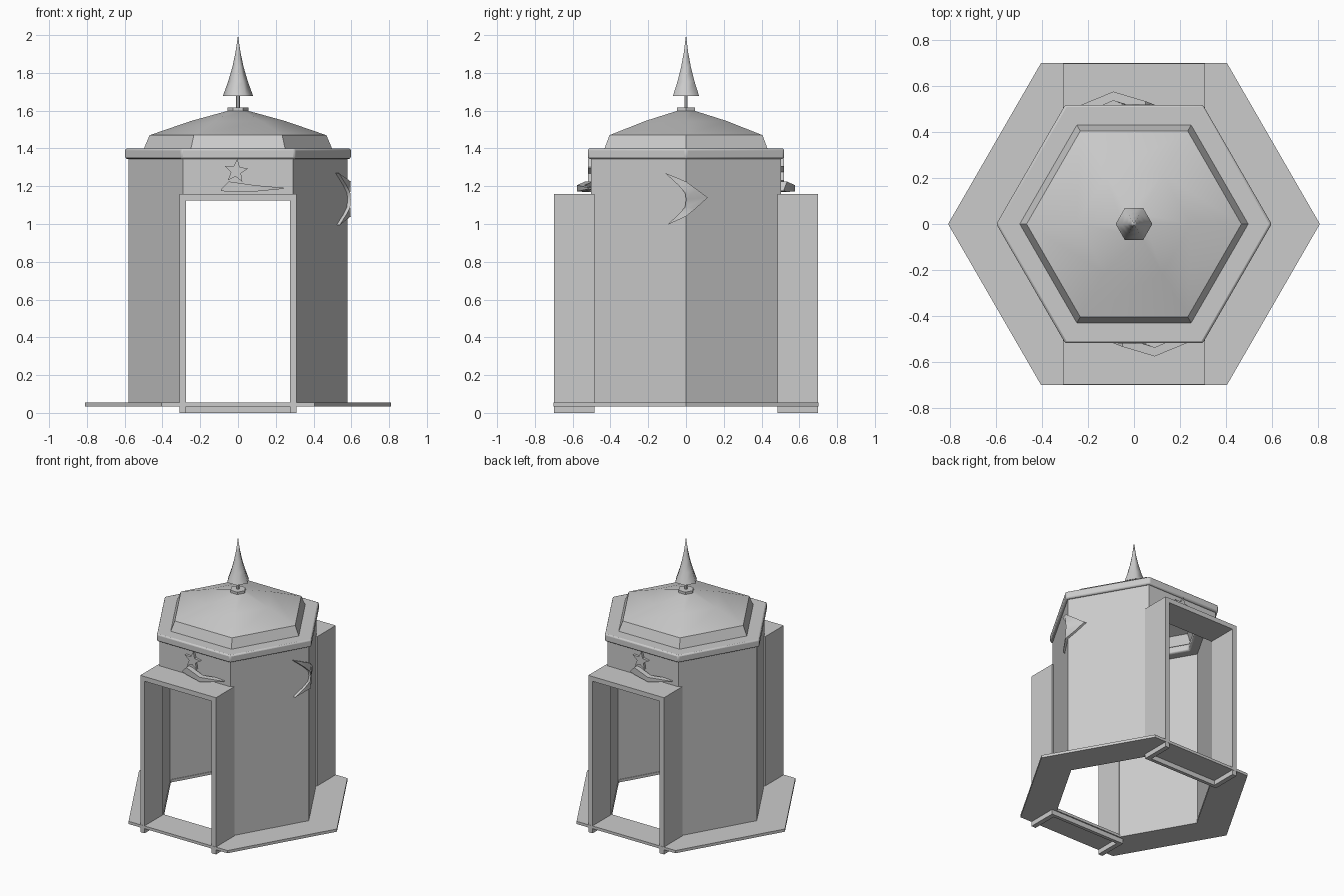
import bpy, bmesh, math
from mathutils import Vector

cube = bpy.data.objects.get("Cube")
if cube:
    bpy.data.objects.remove(cube)

stone = bpy.data.materials.new("light_grey_stone")
stone.use_nodes = True
grey = (0.6, 0.6, 0.6, 1)
stone.diffuse_color = grey
stone.node_tree.nodes["Principled BSDF"].inputs["Base Color"].default_value = grey


def finish(name, bm, smooth=35, bevel=0):
    bmesh.ops.recalc_face_normals(bm, faces=bm.faces)
    mesh = bpy.data.meshes.new(name)
    bm.to_mesh(mesh)
    bm.free()
    mesh.materials.append(stone)
    mesh.shade_smooth()
    mesh.set_sharp_from_angle(angle=math.radians(smooth))
    obj = bpy.data.objects.new(name, mesh)
    bpy.context.collection.objects.link(obj)
    if bevel:
        mod = obj.modifiers.new("soft_edges", "BEVEL")
        mod.width, mod.segments = bevel, 2
    return obj


def corner(i, r, z):
    a = math.radians(60 * i)
    return Vector((r * math.cos(a), r * math.sin(a), z))


def hex_lathe(name, profile, closed=False, smooth=35, bevel=0):
    """Sweep a (radius, height) profile around six sides."""
    bm = bmesh.new()
    rings = [[bm.verts.new(corner(i, r, z)) for i in range(6)] for r, z in profile]
    pairs = list(zip(rings, rings[1:]))
    if closed:
        pairs.append((rings[-1], rings[0]))
    for a, b in pairs:
        for i in range(6):
            j = (i + 1) % 6
            bm.faces.new((a[i], a[j], b[j], b[i]))
    bmesh.ops.remove_doubles(bm, verts=bm.verts, dist=0.0005)
    return finish(name, bm, smooth, bevel)


def hex_ring(name, r_in, r_out, z0, z1, bevel=0):
    return hex_lathe(name, [(r_in, z0), (r_out, z0), (r_out, z1), (r_in, z1)], True, bevel=bevel)


def prism(name, outline, depth, smooth=35):
    """Thicken a planar outline along a vector."""
    bm = bmesh.new()
    face = bm.faces.new([bm.verts.new(p) for p in outline])
    ext = bmesh.ops.extrude_face_region(bm, geom=[face], use_keep_orig=True)
    moved = [v for v in ext["geom"] if isinstance(v, bmesh.types.BMVert)]
    bmesh.ops.translate(bm, verts=moved, vec=depth)
    return finish(name, bm, smooth)


def crescent(name, pairs, depth):
    """Strip between outer and inner points, thickened and tapering to its tips."""
    bm = bmesh.new()
    rows = [[bm.verts.new(p) for p in pair] for pair in pairs]
    for a, b in zip(rows, rows[1:]):
        bm.faces.new((a[0], b[0], b[1], a[1]))
    bmesh.ops.remove_doubles(bm, verts=bm.verts, dist=0.0005)
    ext = bmesh.ops.extrude_face_region(bm, geom=bm.faces[:], use_keep_orig=True)
    moved = [v for v in ext["geom"] if isinstance(v, bmesh.types.BMVert)]
    bmesh.ops.translate(bm, verts=moved, vec=depth)
    return finish(name, bm, 50)


# Base ring with an open middle
hex_ring("base_ring", 0.55, 0.81, 0.035, 0.055)

# Six wall panels; the front and back ones stay open below the lintel
bm = bmesh.new()
for i in range(6):
    low = 1.125 if i in (1, 4) else 0.04
    v = [[bm.verts.new(corner(k, r, z)) for k, r in
          ((i, 0.58), (i + 1, 0.58), (i + 1, 0.555), (i, 0.555))] for z in (low, 1.36)]
    bm.faces.new(v[0])
    bm.faces.new(v[1])
    for k in range(4):
        n = (k + 1) % 4
        bm.faces.new((v[0][k], v[0][n], v[1][n], v[1][k]))
finish("walls", bm)

# Roof: cornice, hollow dome, cap, pole and spire
hex_ring("cornice", 0.48, 0.6, 1.345, 1.4, bevel=0.01)
hex_lathe("dome", [(0.5, 1.395), (0.468, 1.47), (0.25, 1.545), (0.05, 1.6), (0, 1.605)], smooth=40)
hex_lathe("roof_cap", [(0, 1.595), (0.055, 1.595), (0.055, 1.616), (0, 1.616)])
hex_lathe("spire_pole", [(0.01, 1.61), (0.01, 1.69)])
hex_lathe("spire", [(0, 1.678), (0.08, 1.678), (0.052, 1.755), (0.03, 1.83), (0.013, 1.91), (0, 2)],
          smooth=62)

for side, s in (("front", 1), ("back", -1)):
    def P(x, y, z):
        return Vector((s * x, s * y, z))

    # Porch: one upside-down U frame from wall to step edge
    frame = [(-0.31, 0.0), (-0.31, 1.16), (0.31, 1.16), (0.31, 0.0),
             (0.275, 0.0), (0.275, 1.125), (-0.275, 1.125), (-0.275, 0.0)]
    prism(side + "_porch", [P(x, -0.7, z) for x, z in frame], P(0, 0.215, 0))
    # Threshold strip under the doorway
    sill = [(-0.3, 0.0), (0.3, 0.0), (0.3, 0.036), (-0.3, 0.036)]
    prism(side + "_threshold", [P(x, -0.51, z) for x, z in sill], P(0, 0.025, 0))
    # Star over the door
    star = []
    for k in range(10):
        r, a = (0.028 if k % 2 else 0.066), math.radians(36 * k + 84)
        star.append(P(-0.01 + r * math.cos(a), -0.52, 1.28 + r * math.sin(a)))
    prism(side + "_star", star, P(0, 0.025, 0))
    # Reclining crescent on the porch roof
    moon = [(P(-0.09, -0.52, 1.185), P(-0.09, -0.52, 1.175)),
            (P(-0.05, -0.535, 1.225), P(-0.04, -0.535, 1.17)),
            (P(0.09, -0.577, 1.205), P(0.09, -0.577, 1.172)),
            (P(0.24, -0.515, 1.192), P(0.24, -0.515, 1.186))]
    crescent(side + "_crescent", moon, P(0, 0.04, 0))


# Crescent folded over the left wall corner
def on_corner(y, z):
    return Vector((0.597 - abs(y) * 0.577, y, z))


outer = [(-0.11, 1.27), (0.0, 1.225), (0.055, 1.185), (0.115, 1.14), (0.055, 1.085), (0.0, 1.04), (-0.1, 0.995)]
inner = [(-0.105, 1.265), (-0.04, 1.205), (-0.005, 1.165), (0.0, 1.13), (-0.005, 1.09), (-0.04, 1.05), (-0.095, 1.0)]
crescent("side_crescent", [(on_corner(*a), on_corner(*b)) for a, b in zip(outer, inner)],
         Vector((-0.03, 0, 0)))
